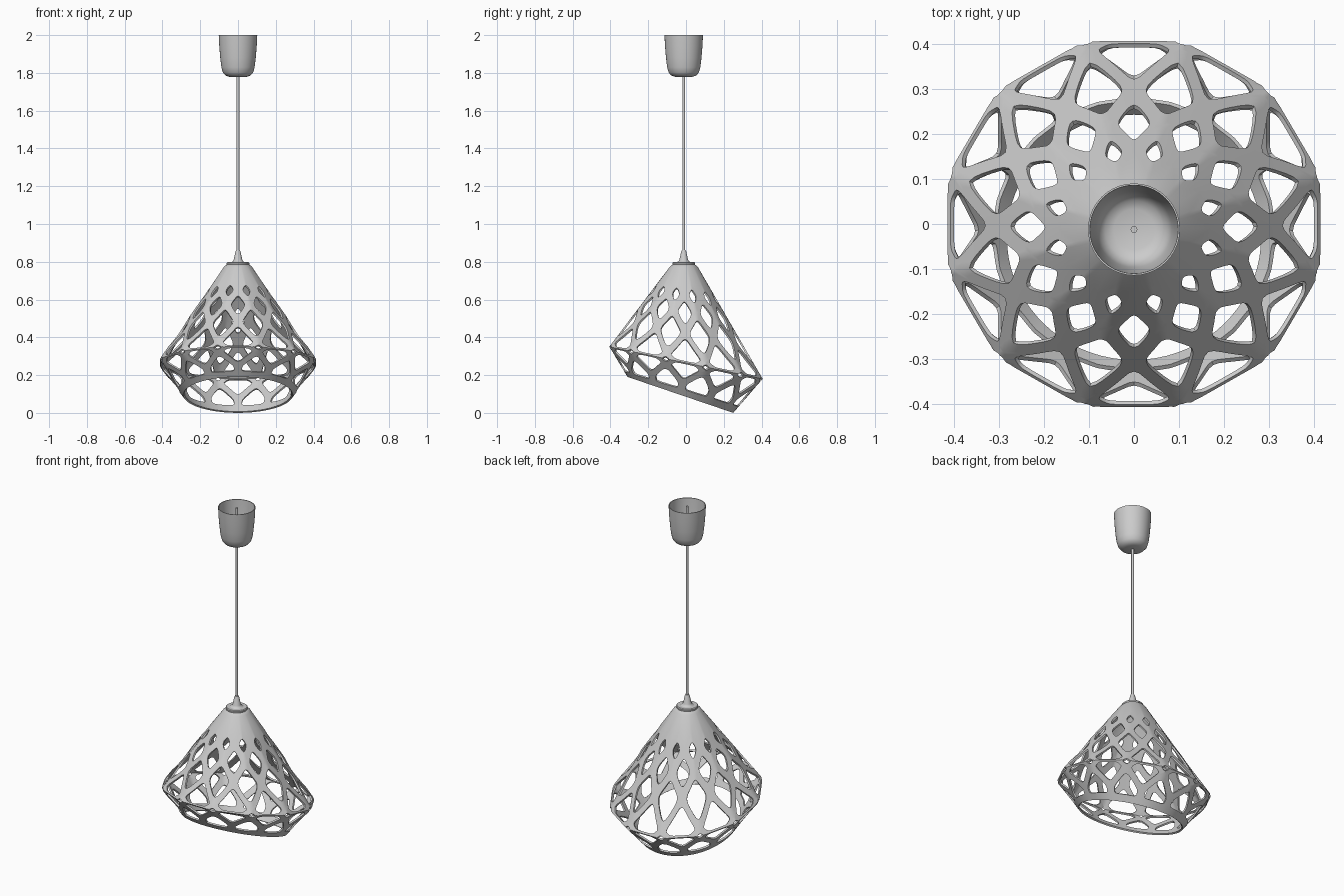
import bpy, bmesh
from math import sin, cos, radians, pi
from mathutils import Vector

if "Cube" in bpy.data.objects:
    bpy.data.objects.remove(bpy.data.objects["Cube"])

CY = -0.012          # y of the hanging axis
N = 6                # samples per lattice edge


def surface(u, t):
    """Shade skin: t=0 top circle, t=1 tilted 12-gon equator, t=2 tilted round rim."""
    a = radians(u)
    s, c = sin(a), cos(a)
    off = radians((u + 15) % 30 - 15)
    rho = 0.406 / cos(off)
    top = Vector((0.075 * s, CY + 0.075 * c, 0.772))
    mid = Vector((1.018 * rho * s, rho * c, 0.265 - 0.21 * rho * c))
    ry = 0.28 * c
    rim = Vector((0.29 * s, -0.03 + ry, 0.0955 - 0.34 * ry))
    if t < 0:            # rounded shoulder and top face
        r = 0.075 + 0.05 * t
        z = 0.772 + 0.016 * sin(min(1, -t / 0.5) * pi / 2)
        return Vector((r * s, CY + r * c, z))
    return top.lerp(mid, t) if t <= 1 else mid.lerp(rim, t - 1)


def sample(poly, closed):
    pairs = list(zip(poly, poly[1:] + poly[:1]))
    if not closed:
        pairs = pairs[:-1]
    pts = [(a[0] + (b[0] - a[0]) * i / N, a[1] + (b[1] - a[1]) * i / N)
           for a, b in pairs for i in range(N)]
    return pts if closed else pts + [poly[-1]]


def strip(bm, p, q, closed):
    P = [bm.verts.new(surface(*v)) for v in p]
    Q = [bm.verts.new(surface(*v)) for v in q]
    for i in range(len(P) if closed else len(P) - 1):
        j = (i + 1) % len(P)
        bm.faces.new((P[i], P[j], Q[j], Q[i]))


def cell(bm, poly, f, smooth):
    """One lattice cell: a frame between its outline and a rounded hole."""
    out = sample(poly, True)
    n = len(out)
    h = out
    for _ in range(smooth):
        h = [tuple((h[i - 1][k] + 2 * h[i][k] + h[(i + 1) % n][k]) / 4 for k in (0, 1))
             for i in range(n)]
    c = [sum(v[k] for v in out) / n for k in (0, 1)]
    h = [tuple(c[k] + f * (v[k] - c[k]) for k in (0, 1)) for v in h]
    m = [tuple((a[k] + b[k]) / 2 for k in (0, 1)) for a, b in zip(out, h)]
    strip(bm, out, m, True)
    strip(bm, m, h, True)


def finish(name, bm, angle=35):
    me = bpy.data.meshes.new(name)
    bm.to_mesh(me)
    bm.free()
    ob = bpy.data.objects.new(name, me)
    bpy.context.collection.objects.link(ob)
    bpy.ops.object.select_all(action='DESELECT')
    ob.select_set(True)
    bpy.context.view_layer.objects.active = ob
    return ob


# Perforated shade: twelve repeats of a diamond lattice
bm = bmesh.new()
W, NT, NB = 5.5, 0.945, 1.15     # node hole half width, top and bottom
for k in range(12):
    u = 30 * k
    L, R, A = u - 15, u + 15, u + 30
    # solid crown above the holes
    low = sample([(u, 0.28), (R, 0.14), (A, 0.28)], False)
    levels = [0, -0.12, -0.25, -0.5, -0.8]
    strip(bm, low, [(v[0], 0) for v in low], False)
    for a, b in zip(levels, levels[1:]):
        strip(bm, [(v[0], a) for v in low], [(v[0], b) for v in low], False)
    # diamond rows
    cell(bm, [(R, 0.46), (A, 0.28), (R, 0.14), (u, 0.28)], 0.5, 5)
    cell(bm, [(u, 0.68), (R, 0.46), (u, 0.28), (L, 0.46)], 0.66, 3)
    cell(bm, [(R, NT), (A, 0.68), (R, 0.46), (u, 0.68)], 0.76, 2)
    # triangles above and below the equator, small node hole, rim openings
    cell(bm, [(R - W, 1), (R, NT), (u, 0.68), (L, NT), (L + W, 1)], 0.8, 2)
    cell(bm, [(L + W, 1), (L, NB), (u, 1.65), (R, NB), (R - W, 1)], 0.76, 2)
    cell(bm, [(R, NB), (R + W, 1), (R, NT), (R - W, 1)], 0.66, 4)
    cell(bm, [(R, NB), (A, 1.65), (A, 1.88), (u, 1.88), (u, 1.65)], 0.74, 2)
    # solid rim band
    edge = sample([(u, 1.88), (A, 1.88)], False)
    strip(bm, edge, [(v[0], 2) for v in edge], False)
bmesh.ops.remove_doubles(bm, verts=bm.verts, dist=0.0004)
bmesh.ops.recalc_face_normals(bm, faces=bm.faces)
if sum(f.normal.dot(f.calc_center_median() - Vector((0, 0, 0.3))) for f in bm.faces) < 0:
    bmesh.ops.reverse_faces(bm, faces=bm.faces)
shade = finish("lamp_shade", bm)
mod = shade.modifiers.new("thickness", 'SOLIDIFY')
mod.thickness = 0.010
mod.offset = -1
bpy.ops.object.modifier_apply(modifier=mod.name)
bpy.ops.object.shade_smooth_by_angle(angle=radians(30))


def lathe(name, prof, segs=32):
    """Revolve an (r, z) profile around the hanging axis."""
    bm = bmesh.new()
    vs = [bm.verts.new((r, CY, z)) for r, z in prof]
    es = [bm.edges.new(p) for p in zip(vs, vs[1:])]
    bmesh.ops.spin(bm, geom=vs + es, cent=(0, CY, 0), axis=(0, 0, 1),
                   angle=2 * pi, steps=segs, use_duplicate=False)
    bmesh.ops.remove_doubles(bm, verts=bm.verts, dist=0.0001)
    bmesh.ops.recalc_face_normals(bm, faces=bm.faces)
    finish(name, bm)
    bpy.ops.object.shade_smooth_by_angle(angle=radians(35))


# Clamp ring and tapered cord grip on the shade
lathe("clamp_ring", [(0.036, 0.782), (0.058, 0.782), (0.06, 0.786), (0.06, 0.794),
                     (0.056, 0.798), (0.036, 0.798), (0.036, 0.782)])
lathe("cord_grip", [(0, 0.75), (0.038, 0.75), (0.038, 0.797), (0.027, 0.803),
                    (0.023, 0.81), (0.013, 0.856), (0.010, 0.862), (0, 0.862)])

# Hanging cord
lathe("cord", [(0, 0.85), (0.0075, 0.85), (0.0075, 1.995), (0, 1.995)], 12)

# Open-topped ceiling cup
lathe("ceiling_cup", [(0, 1.778), (0.045, 1.779), (0.066, 1.786), (0.080, 1.802),
                      (0.088, 1.83), (0.094, 1.88), (0.099, 1.94), (0.102, 2.0),
                      (0.098, 2.0), (0.095, 1.94), (0.090, 1.88), (0.084, 1.832),
                      (0.077, 1.806), (0.064, 1.791), (0.045, 1.784), (0, 1.783)], 40)
